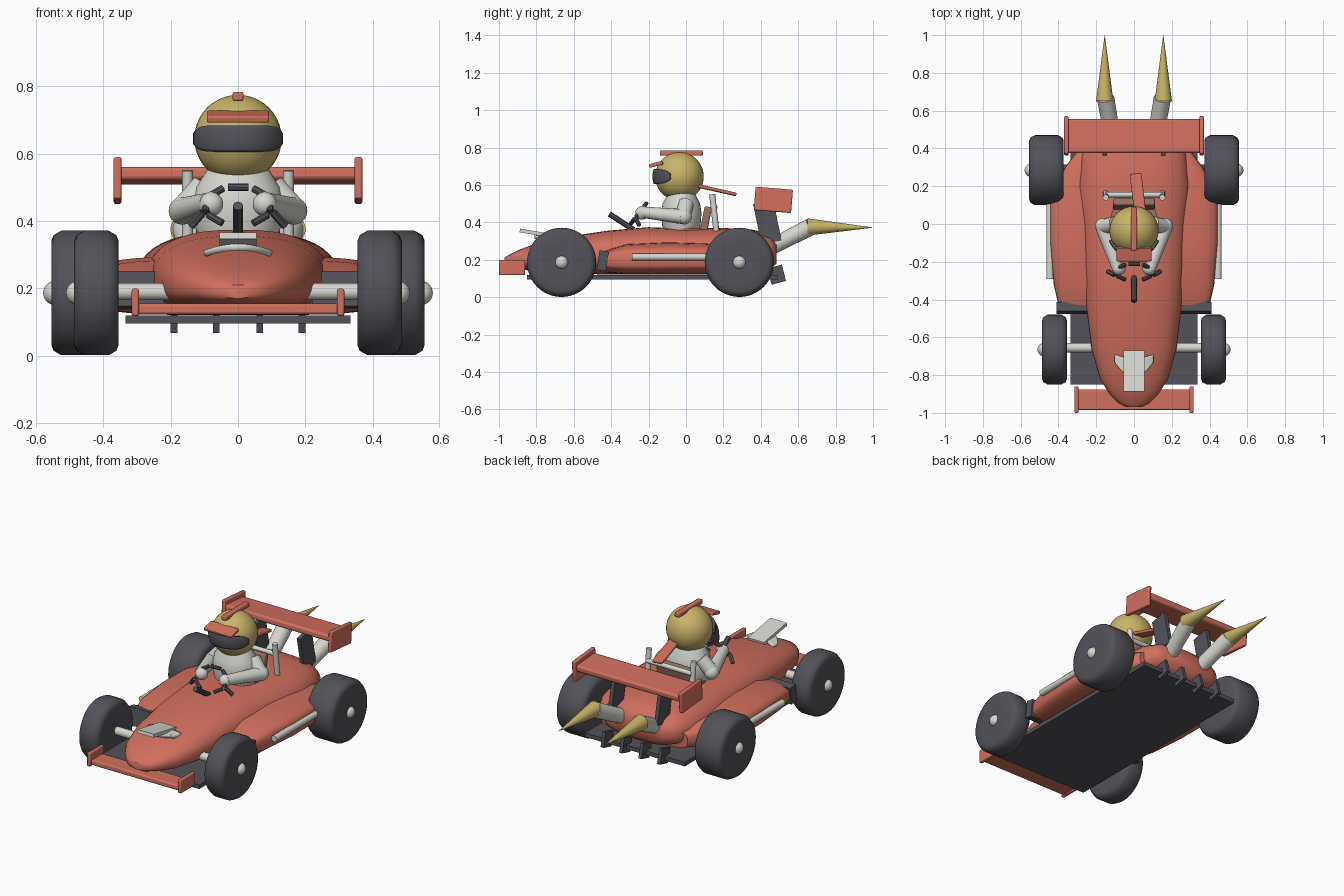
import bpy, bmesh, math
from mathutils import Vector

cube = bpy.data.objects.get("Cube")
if cube:
    bpy.data.objects.remove(cube, do_unlink=True)


def material(name, *rgb):
    m = bpy.data.materials.new(name)
    m.use_nodes = True
    m.diffuse_color = (*rgb, 1)
    m.node_tree.nodes["Principled BSDF"].inputs["Base Color"].default_value = (*rgb, 1)
    return m


RED = material("coral red", 0.64, 0.16, 0.11)
DARK = material("charcoal", 0.085, 0.085, 0.1)
LIGHT = material("pale grey", 0.68, 0.68, 0.64)
GOLD = material("gold", 0.58, 0.46, 0.14)
BROWN = material("brown", 0.32, 0.17, 0.12)


def finish(name, bm, mat, angle=40):
    bmesh.ops.remove_doubles(bm, verts=bm.verts, dist=1e-5)
    bmesh.ops.recalc_face_normals(bm, faces=bm.faces)
    mesh = bpy.data.meshes.new(name)
    bm.to_mesh(mesh)
    bm.free()
    mesh.materials.append(mat)
    ob = bpy.data.objects.new(name, mesh)
    bpy.context.collection.objects.link(ob)
    bpy.ops.object.select_all(action="DESELECT")
    ob.select_set(True)
    bpy.context.view_layer.objects.active = ob
    bpy.ops.object.shade_smooth_by_angle(angle=math.radians(angle))
    return ob


def skin(bm, rings):
    # Bridge closed rings of points and cap both ends
    loops = [[bm.verts.new(p) for p in ring] for ring in rings]
    n = len(loops[0])
    for a, b in zip(loops, loops[1:]):
        for i in range(n):
            j = (i + 1) % n
            bm.faces.new((a[i], a[j], b[j], b[i]))
    bm.faces.new(loops[0])
    bm.faces.new(loops[-1])


def lathe(name, profile, mat, loc, axis=(0, 0, 1), scale=(1, 1, 1), n=32):
    bm = bmesh.new()
    turn = [math.tau * i / n for i in range(n)]
    skin(bm, [[(r * math.cos(t), r * math.sin(t), z) for t in turn] for r, z in profile])
    ob = finish(name, bm, mat)
    ob.location = loc
    ob.rotation_euler = Vector(axis).to_track_quat("Z", "Y").to_euler()
    ob.scale = scale
    return ob


def rod(name, a, b, r1, r2, mat, n=16):
    d = Vector(b) - Vector(a)
    return lathe(name, [(r1, 0), (r2, d.length)], mat, a, d, n=n)


def ball(name, loc, r, mat):
    bm = bmesh.new()
    bmesh.ops.create_uvsphere(bm, u_segments=32, v_segments=20, radius=r)
    ob = finish(name, bm, mat)
    ob.location = loc
    return ob


def box(name, loc, size, mat, tilt=0, yaw=0, bevel=0.0):
    bm = bmesh.new()
    bmesh.ops.create_cube(bm, size=1)
    bmesh.ops.scale(bm, verts=bm.verts, vec=size)
    ob = finish(name, bm, mat)
    ob.location = loc
    ob.rotation_euler = (tilt, 0, yaw)
    if bevel:
        mod = ob.modifiers.new("bevel", "BEVEL")
        mod.width, mod.segments = bevel, 2
    return ob


def loft(name, sections, mat, power, n=40):
    # Sections along y: (y, half width, bottom, top, height of widest point)
    bm = bmesh.new()
    rings = []
    for y, w, lo, hi, mid in sections:
        ring = []
        for i in range(n):
            c, s = math.cos(math.tau * i / n), math.sin(math.tau * i / n)
            h = hi - mid if s > 0 else mid - lo
            ring.append((math.copysign(abs(c) ** (2 / power), c) * w, y,
                         mid + math.copysign(abs(s) ** (2 / power), s) * h))
        rings.append(ring)
    skin(bm, rings)
    return finish(name, bm, mat, 50)


def patch(name, f, mat, thick, nu=24, nv=8):
    # Curved sheet given by a function of u and v in -1..1
    bm = bmesh.new()
    g = [[bm.verts.new(f(2 * i / nu - 1, 2 * j / nv - 1)) for j in range(nv + 1)] for i in range(nu + 1)]
    for i in range(nu):
        for j in range(nv):
            bm.faces.new((g[i][j], g[i + 1][j], g[i + 1][j + 1], g[i][j + 1]))
    ob = finish(name, bm, mat)
    mod = ob.modifiers.new("thickness", "SOLIDIFY")
    mod.thickness, mod.offset = thick, 0
    return ob


# Bodywork
loft("main_body", [
    (-0.97, 0.04, 0.17, 0.21, 0.19), (-0.95, 0.08, 0.16, 0.225, 0.19),
    (-0.9, 0.13, 0.15, 0.25, 0.2), (-0.82, 0.18, 0.14, 0.28, 0.2),
    (-0.66, 0.225, 0.13, 0.32, 0.21), (-0.42, 0.255, 0.12, 0.355, 0.22),
    (-0.2, 0.27, 0.12, 0.374, 0.22), (0, 0.28, 0.12, 0.365, 0.22),
    (0.2, 0.3, 0.12, 0.37, 0.22), (0.36, 0.28, 0.13, 0.36, 0.22),
    (0.45, 0.24, 0.15, 0.335, 0.23), (0.485, 0.19, 0.18, 0.3, 0.24)], RED, 2.5)
loft("side_pods", [
    (-0.43, 0.4, 0.13, 0.25, 0.2), (-0.32, 0.425, 0.12, 0.285, 0.2),
    (-0.1, 0.445, 0.12, 0.295, 0.2), (0.1, 0.445, 0.12, 0.29, 0.2),
    (0.2, 0.42, 0.12, 0.285, 0.2), (0.3, 0.365, 0.13, 0.28, 0.2),
    (0.4, 0.29, 0.14, 0.26, 0.2)], RED, 4)
box("floor_plate", (0, -0.18, 0.107), (0.67, 1.34, 0.025), DARK)
for x in (-0.19, -0.065, 0.065, 0.19):
    box("diffuser_fin", (x, 0.485, 0.12), (0.02, 0.08, 0.09), DARK, 0.25)

# Front wing and nose plate
box("front_wing", (0, -0.93, 0.138), (0.6, 0.11, 0.032), RED, bevel=0.008)
box("nose_plate", (0, -0.78, 0.338), (0.11, 0.22, 0.02), LIGHT, -0.17)
patch("nose_fin", lambda u, v: (0.1 * u, -0.76 + 0.05 * u * u + 0.05 * v * (1 - 0.6 * u * u),
                                0.322 - 0.02 * u * u), LIGHT, 0.02)

# Rear wing
box("rear_wing", (0, 0.465, 0.535), (0.72, 0.18, 0.04), RED, -0.08, bevel=0.012)

tyre = [(0.1, 0), (0.155, 0.0), (0.172, 0.007), (0.185, 0.03)]


def wheel(name, s, y, x0, x1):
    # Rounded tyre with symmetrical shoulders and a small hub
    w = x1 - x0
    prof = tyre + [(r, w - z) for r, z in reversed(tyre)]
    lathe(name, prof, DARK, (s * x0, y, 0.186), (s, 0, 0), n=48)
    ball(name + "_hub", (s * (x1 - 0.012), y, 0.186), 0.036, LIGHT)


for s, side in ((1, "left"), (-1, "right")):
    wheel(side + "_front_wheel", s, -0.665, 0.355, 0.487)
    wheel(side + "_rear_wheel", s, 0.285, 0.372, 0.555)
    rod(side + "_front_axle", (s * 0.15, -0.655, 0.19), (s * 0.38, -0.655, 0.19), 0.025, 0.025, LIGHT)
    rod(side + "_rear_axle", (s * 0.2, 0.285, 0.186), (s * 0.4, 0.285, 0.186), 0.03, 0.03, DARK)
    box(side + "_air_intake", (s * 0.315, -0.445, 0.195), (0.19, 0.05, 0.105), DARK, -0.15)
    rod(side + "_side_pipe", (s * 0.445, -0.29, 0.215), (s * 0.445, 0.12, 0.215), 0.019, 0.019, LIGHT)
    box(side + "_front_endplate", (s * 0.305, -0.93, 0.158), (0.022, 0.14, 0.082), RED, bevel=0.006)
    box(side + "_rear_endplate", (s * 0.358, 0.467, 0.52), (0.023, 0.2, 0.125), RED, -0.08, bevel=0.006)
    box(side + "_wing_strut", (s * 0.155, 0.435, 0.4), (0.024, 0.11, 0.22), DARK, 0.2)
    # Exhaust with a pointed flame
    rod(side + "_exhaust", (s * 0.11, 0.44, 0.26), (s * 0.15, 0.665, 0.375), 0.042, 0.046, LIGHT, 24)
    rod(side + "_exhaust_flame", (s * 0.155, 0.65, 0.375), (s * 0.155, 1.0, 0.372), 0.046, 0.0005, GOLD, 24)
    # Arms
    rod(side + "_upper_arm", (s * 0.1, 0, 0.5), (s * 0.165, -0.015, 0.43), 0.042, 0.04, LIGHT)
    rod(side + "_forearm", (s * 0.165, -0.015, 0.43), (s * 0.085, -0.24, 0.455), 0.04, 0.03, LIGHT)
    ball(side + "_elbow", (s * 0.165, -0.01, 0.43), 0.041, LIGHT)
    ball(side + "_hand", (s * 0.08, -0.235, 0.45), 0.036, LIGHT)
    rod(side + "_hoop_post", (s * 0.15, 0.165, 0.33), (s * 0.15, 0.14, 0.55), 0.016, 0.016, LIGHT)
    # Dashboard spokes
    rod(side + "_steering_spoke", (s * 0.14, -0.25, 0.385), (s * 0.105, -0.27, 0.425), 0.012, 0.012, DARK, 6)

# Cockpit
lathe("cockpit_lining", [(0.1, 0.3), (0.1, 0.37)], BROWN, (0, 0.02, 0), scale=(1.25, 1.3, 1))
box("seat_back", (0, 0.105, 0.41), (0.22, 0.04, 0.15), BROWN, -0.2, bevel=0.008)
rod("hoop_bar", (-0.15, 0.155, 0.48), (0.15, 0.155, 0.48), 0.014, 0.014, LIGHT)
rod("steering_column", (0, -0.41, 0.445), (0, -0.28, 0.36), 0.015, 0.015, DARK, 8)

# Steering wheel made of short straight bars
center = Vector((0, -0.255, 0.445))


def rim(t):
    c, s = math.cos(t), math.sin(t)
    return center + Vector((0.1 * c, 0.045 * s, 0.058 * s))


for k in range(8):
    t = math.tau * k / 8 + 0.39
    if k != 5:
        rod("steering_rim", rim(t + 0.08), rim(t + 0.7), 0.011, 0.011, DARK, 8)

# Driver
lathe("torso", [(0.085, 0.33), (0.102, 0.38), (0.108, 0.45), (0.1, 0.5), (0.07, 0.56)],
      LIGHT, (0, -0.025, 0), scale=(1.25, 1, 1))
head = Vector((0, -0.035, 0.645))
ball("helmet", head, 0.13, GOLD)


def visor_point(u, v):
    az, el = 1.2 * u, 0.28 * v * (1 - 0.6 * abs(u) ** 6)
    return head + 0.136 * Vector((math.sin(az) * math.cos(el), -math.cos(az) * math.cos(el), math.sin(el)))


patch("visor", visor_point, DARK, 0.016)
box("helmet_peak", (0, -0.16, 0.71), (0.185, 0.075, 0.02), RED, 0.25, bevel=0.005)
box("helmet_crest", (0, -0.025, 0.77), (0.032, 0.23, 0.028), RED, bevel=0.006)
box("helmet_tail", (0.02, 0.165, 0.572), (0.062, 0.21, 0.018), RED, -0.22, 0.12, 0.005)
